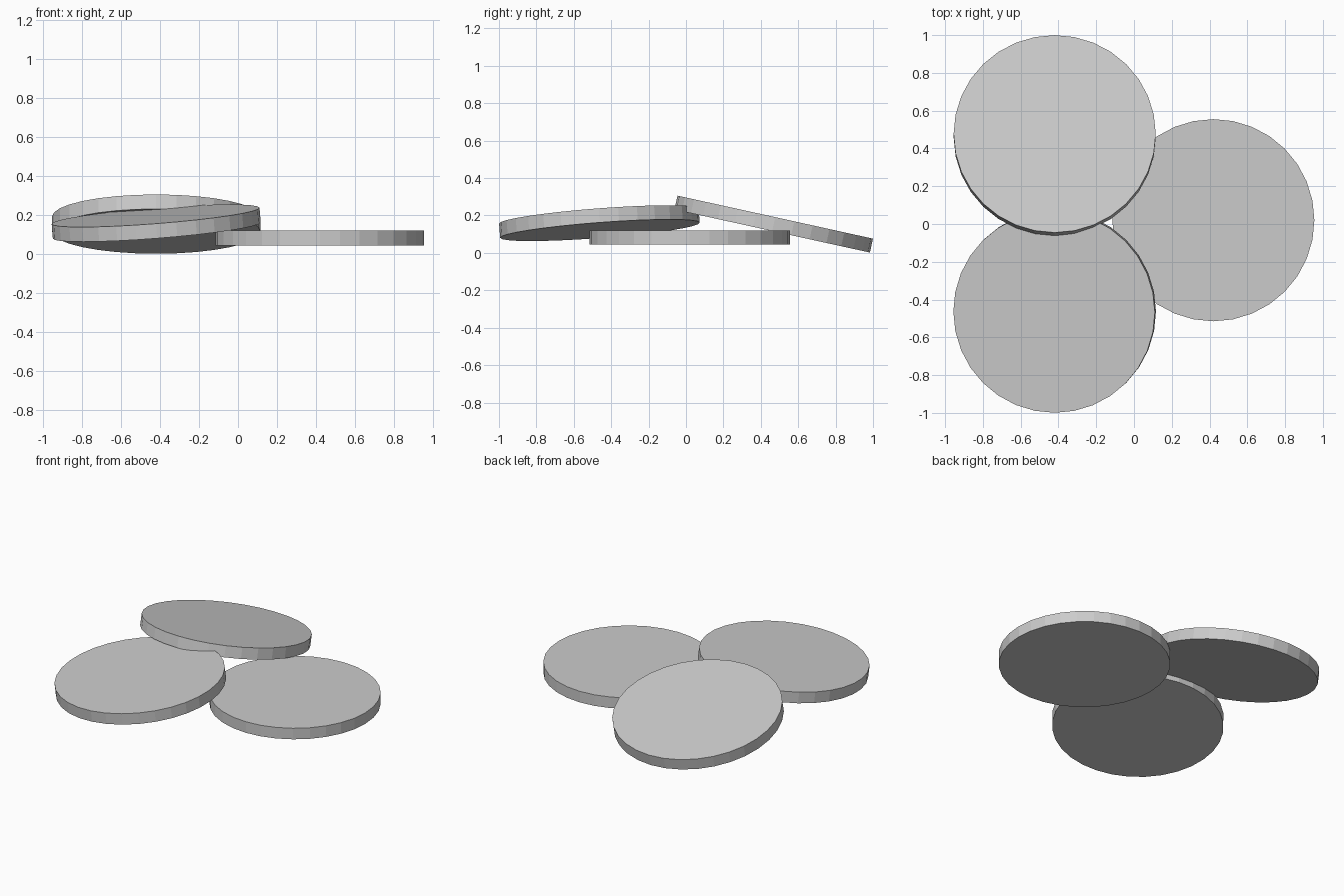
import bpy
from mathutils import Vector

if "Cube" in bpy.data.objects:
    bpy.data.objects.remove(bpy.data.objects["Cube"])

RADIUS, THICK, SIDES = 0.535, 0.076, 32


def disc(name, centre, slope_x, slope_y):
    """Flat-shaded disc whose top rises by the given slopes along x and y."""
    bpy.ops.mesh.primitive_cylinder_add(vertices=SIDES, radius=RADIUS,
                                        depth=THICK, location=centre)
    ob = bpy.context.object
    ob.name = name
    normal = Vector((-slope_x, -slope_y, 1)).normalized()
    ob.rotation_mode = 'QUATERNION'
    ob.rotation_quaternion = Vector((0, 0, 1)).rotation_difference(normal)
    return ob


# Level disc on the right
disc("flat_disc", (0.42, 0.02, 0.083), 0, 0)
# Back disc, leaning down towards the back
disc("back_disc", (-0.42, 0.469, 0.154), 0, -0.22)
# Front disc, rising slightly towards the middle of the pile
disc("front_disc", (-0.42, -0.463, 0.159), 0.078, 0.076)
